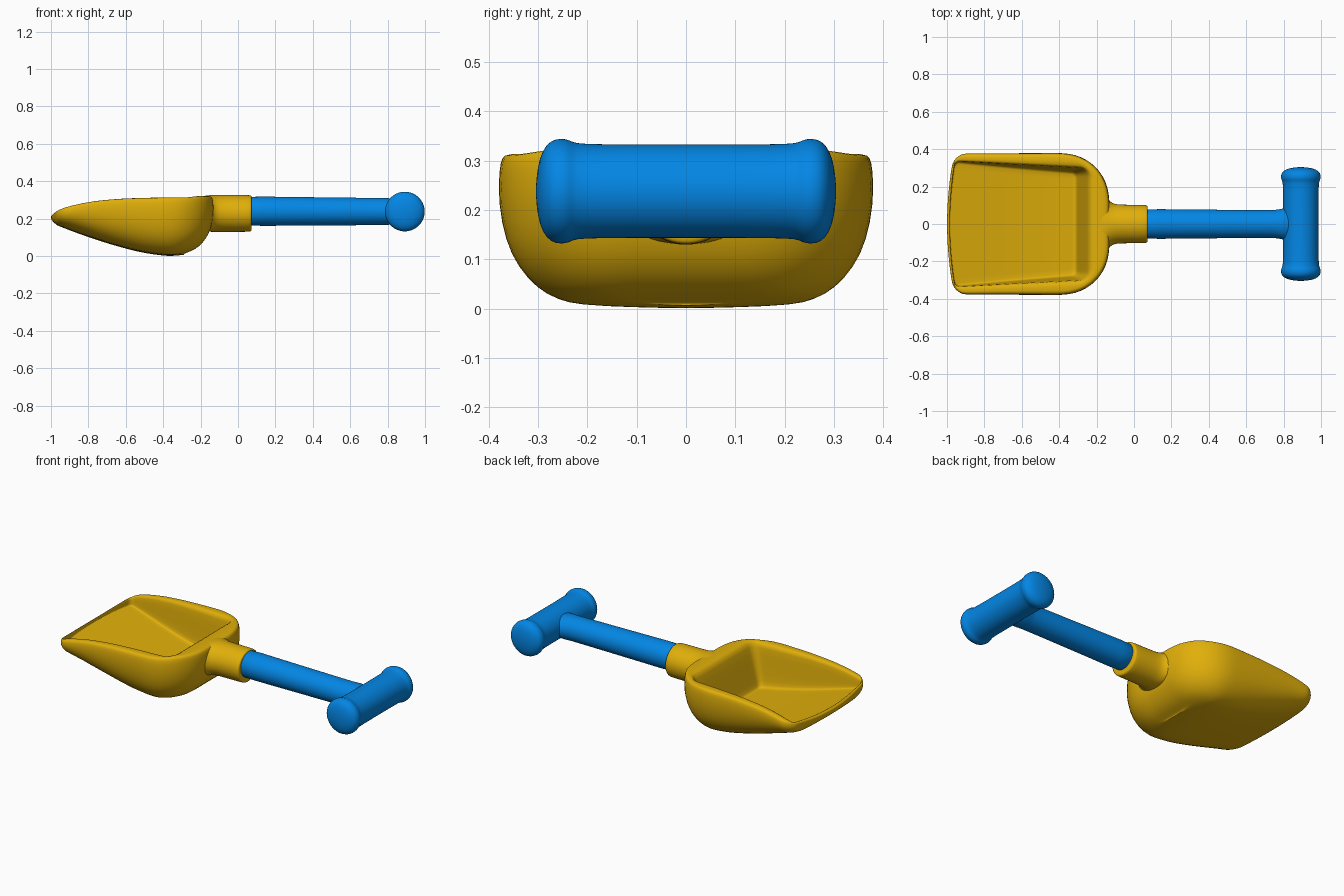
import bpy, bmesh, math
from mathutils import Vector

if "Cube" in bpy.data.objects:
    bpy.data.objects.remove(bpy.data.objects["Cube"])


def material(name, rgb):
    m = bpy.data.materials.new(name)
    m.diffuse_color = (*rgb, 1)
    m.use_nodes = True
    m.node_tree.nodes["Principled BSDF"].inputs["Base Color"].default_value = m.diffuse_color
    return m


YELLOW = material("warm yellow", (0.75, 0.43, 0.003))
BLUE = material("bright blue", (0.001, 0.24, 0.78))


def loft(name, rings, mat, cap=True, subdivide=1):
    """Skin a list of equal-length point rings into a smooth object."""
    bm = bmesh.new()
    vs = [[bm.verts.new(p) for p in ring] for ring in rings]
    n = len(rings[0])
    for a, b in zip(vs, vs[1:]):
        for i in range(n):
            j = (i + 1) % n
            bm.faces.new((a[i], a[j], b[j], b[i]))
    if cap:
        bm.faces.new(vs[0][::-1])
        bm.faces.new(vs[-1])
    bmesh.ops.remove_doubles(bm, verts=bm.verts, dist=0.0002)
    bmesh.ops.recalc_face_normals(bm, faces=bm.faces)
    for f in bm.faces:
        f.smooth = True
    me = bpy.data.meshes.new(name)
    bm.to_mesh(me)
    bm.free()
    me.materials.append(mat)
    ob = bpy.data.objects.new(name, me)
    bpy.context.collection.objects.link(ob)
    if subdivide:
        mod = ob.modifiers.new("smooth", 'SUBSURF')
        mod.levels = mod.render_levels = subdivide
    return ob


def curve(points, x):
    """Linear lookup in a short profile."""
    if x <= points[0][0]:
        return points[0][1]
    for (x0, y0), (x1, y1) in zip(points, points[1:]):
        if x <= x1:
            return y0 + (y1 - y0) * (x - x0) / (x1 - x0)
    return points[-1][1]


# Side-view profiles of the scoop: underside, rim and inner floor along x
BOTTOM = [(-1, .178), (-.9, .137), (-.8, .101), (-.7, .068), (-.6, .039),
          (-.5, .015), (-.4, .001), (-.35, .0), (-.27, .008), (-.2, .012)]
RIM = [(-1, .215), (-.97, .24), (-.93, .259), (-.85, .28), (-.75, .297),
       (-.6, .309), (-.4, .314), (-.262, .314), (-.235, .322)]
FLOOR = [(-1, .212), (-.65, .12), (-.45, .076), (-.31, .054)]


def outline(xf, xb, wf, wb, rf, rb, arc=6, edge=9):
    """Plan outline: tapered rounded rectangle with a bowed front edge."""
    pts = []
    corners = [(xb, wb, rb, 1, 1, 0), (xf, wf, rf, -1, 1, 90),
               (xf, wf, rf, -1, -1, 180), (xb, wb, rb, 1, -1, 270)]
    arcs = []
    for x, w, r, sx, sy, a0 in corners:
        c = Vector((x - sx * r, sy * (w - r)))
        arcs.append([c + r * Vector((math.cos(a), math.sin(a))) for a in
                     [math.radians(a0 + 90 * k / arc) for k in range(arc + 1)]])
    for k in range(4):
        pts += arcs[k]
        a, b = arcs[k][-1], arcs[(k + 1) % 4][0]
        pts += [a.lerp(b, i / edge) for i in range(1, edge)]
    for p in pts:
        front = max(0, min(1, (-.6 - p.x) / .4))
        p.x += .035 * front * (p.y / .36) ** 2
    return pts


def outer(d, t, squash=1):
    """Outer skin ring, inset d from the widest outline at relative height t."""
    ring = outline(-1 + d * .2, -.13 - d, .378 - d, .381 - d,
                   max(.02, .07 - d * .3), max(.1, .25 - d))
    return [(p.x, p.y * squash, curve(BOTTOM, p.x) * (1 - t) + curve(RIM, p.x) * t)
            for p in ring]


def inner(xb, wf, wb, t, squash=1, r=.05, xf=-.985):
    """Cavity ring; t runs from floor to rim."""
    ring = outline(xf, xb, wf, wb, .025, r)
    return [(p.x, p.y * squash, curve(FLOOR, p.x) * (1 - t) + curve(RIM, p.x) * t)
            for p in ring]


# Scoop: underside, walls, rolled rim, then cavity
rings = [outer(.16, .0, 0), outer(.16, .007, .5), outer(.16, .022),
         outer(.12, .055), outer(.08, .12), outer(.04, .26), outer(.015, .43),
         outer(0, .68), outer(.002, .9), outer(.008, .98), outer(.018, 1.0),
         inner(-.232, .343, .308, 1, r=.06, xf=-.99),
         inner(-.243, .336, .300, .95, r=.05),
         inner(-.275, .333, .292, .5, r=.04),
         inner(-.302, .331, .284, .1, r=.03),
         inner(-.31, .327, .276, 0, r=.03),
         inner(-.33, .314, .262, 0, r=.03, xf=-.975),
         inner(-.33, .314, .262, 0, .5, r=.03, xf=-.975),
         inner(-.33, .314, .262, 0, 0, r=.03, xf=-.975)]
loft("scoop", rings, YELLOW, cap=False)


def tube_x(sections, n=32):
    """Rings along x from (x, half width, half height, centre z)."""
    return [[(x, ry * math.cos(2 * math.pi * i / n),
              z + rz * math.sin(2 * math.pi * i / n)) for i in range(n)]
            for x, ry, rz, z in sections]


# Socket: collar flaring sideways into the back of the scoop
loft("socket", tube_x([(-.205, .2, .085, .228), (-.2, .205, .09, .228),
                       (-.175, .195, .095, .228), (-.155, .165, .098, .228),
                       (-.138, .13, .099, .228), (-.115, .109, .099, .228),
                       (-.08, .103, .099, .228), (.055, .103, .099, .228),
                       (.07, .101, .097, .228), (.073, .094, .09, .229),
                       (.073, .07, .07, .235)]), YELLOW)

# Shaft, slightly flared sideways where it meets the grip
loft("shaft", tube_x([(.03, .081, .08, .24), (.1, .08, .079, .24),
                      (.4, .077, .076, .239), (.74, .074, .073, .238),
                      (.775, .077, .073, .238), (.8, .086, .073, .238),
                      (.84, .088, .066, .238), (.86, .085, .06, .238)]), BLUE)

# Cross grip with bulged, rounded ends
half = [(.0, .095), (.12, .095), (.215, .096), (.23, .1), (.242, .107),
        (.265, .107), (.283, .096), (.297, .068), (.303, .03), (.304, .004)]
profile = [(-y, r) for y, r in half[:0:-1]] + half
N = 32
loft("grip", [[(.892 + r * math.cos(2 * math.pi * i / N), y,
                .238 + r * math.sin(2 * math.pi * i / N)) for i in range(N)]
              for y, r in profile], BLUE)
